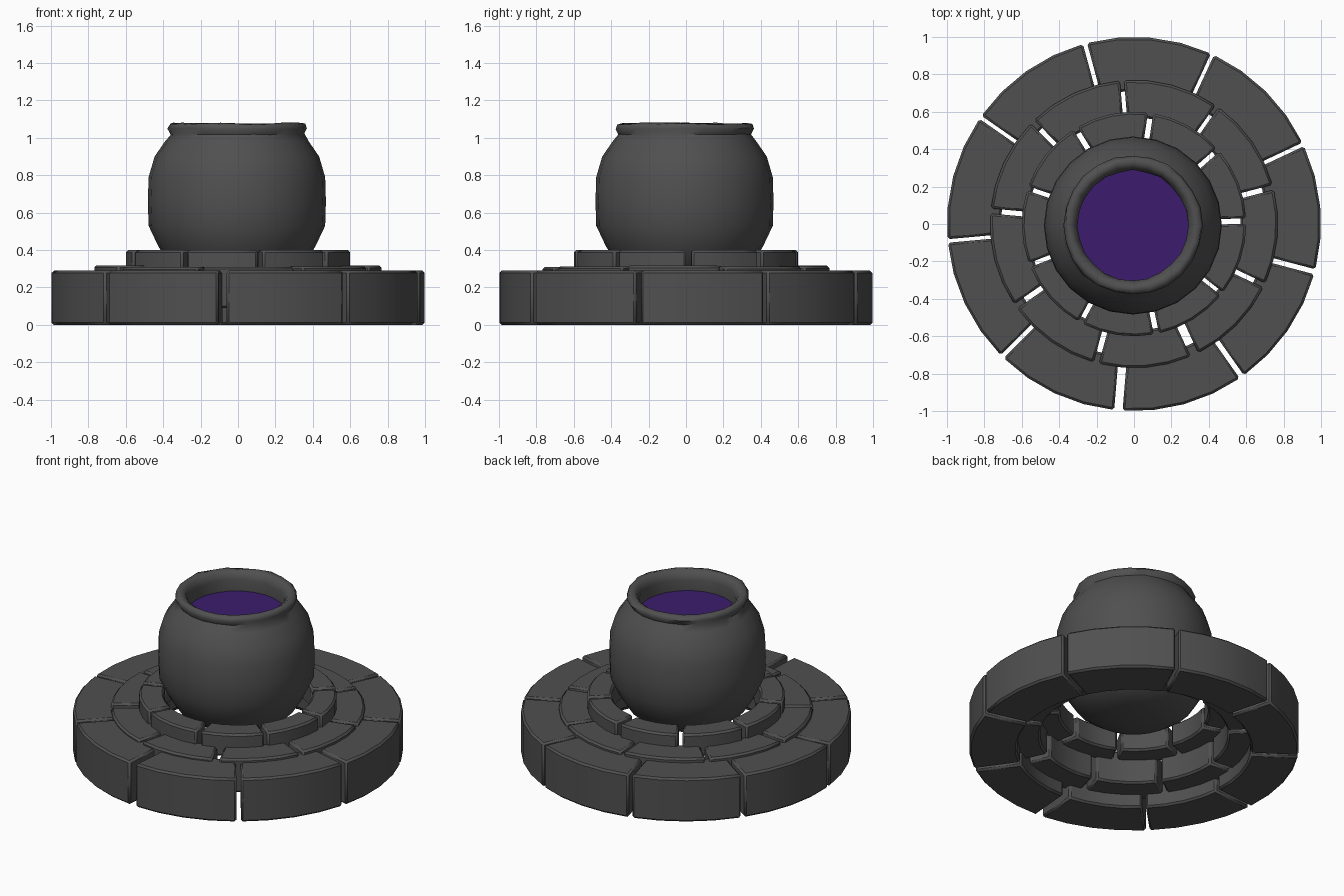
import bpy, bmesh, random
from math import sin, cos, radians, asin, tau

if "Cube" in bpy.data.objects:
    bpy.data.objects.remove(bpy.data.objects["Cube"])

random.seed(4)


def material(name, rgb):
    m = bpy.data.materials.new(name)
    m.diffuse_color = (*rgb, 1)
    m.use_nodes = True
    m.node_tree.nodes["Principled BSDF"].inputs["Base Color"].default_value = m.diffuse_color
    return m


stone = material("dark_stone", (0.08, 0.08, 0.08))
purple = material("purple_liquid", (0.045, 0.012, 0.156))


def make_object(name, bm, mat):
    bmesh.ops.recalc_face_normals(bm, faces=bm.faces)
    me = bpy.data.meshes.new(name)
    bm.to_mesh(me)
    bm.free()
    me.materials.append(mat)
    ob = bpy.data.objects.new(name, me)
    bpy.context.collection.objects.link(ob)
    return ob


def smooth(ob, angle):
    bpy.ops.object.select_all(action='DESELECT')
    ob.select_set(True)
    bpy.context.view_layer.objects.active = ob
    bpy.ops.object.shade_smooth_by_angle(angle=radians(angle))


def arc_block(bm, r0, r1, z0, z1, a0, a1, gap0, gap1, segs=4):
    """Curved stone whose ends run parallel to the joints."""
    rows = []
    for i in range(segs + 1):
        t = i / segs
        row = []
        for r, z in ((r0, z0), (r1, z0), (r1, z1), (r0, z1)):
            start = a0 + asin(gap0 / 2 / r)
            end = a1 - asin(gap1 / 2 / r)
            a = start + (end - start) * t
            row.append(bm.verts.new((r * cos(a), r * sin(a), z)))
        rows.append(row)
    for a, b in zip(rows, rows[1:]):
        for k in range(4):
            bm.faces.new((a[k], a[(k + 1) % 4], b[(k + 1) % 4], b[k]))
    bm.faces.new(rows[0])
    bm.faces.new(rows[-1][::-1])


def stone_ring(name, r0, r1, z0, z1, first, wide, wide_gap, jitter):
    """Nine stones, with one joint wider than the rest."""
    bm = bmesh.new()
    gaps = [random.uniform(0.018, 0.03) for _ in range(9)]
    gaps[wide] = wide_gap
    for i in range(9):
        a = radians(first + 40 * i)
        arc_block(bm, r0, r1, z0, z1 - random.uniform(0, jitter),
                  a, a + radians(40), gaps[i], gaps[(i + 1) % 9])
    ob = make_object(name, bm, stone)
    bev = ob.modifiers.new("worn_edges", 'BEVEL')
    bev.width = 0.012
    bev.segments = 1
    bev.limit_method = 'ANGLE'
    bev.angle_limit = radians(40)
    smooth(ob, 30)


# Stepped stone base
stone_ring("outer_step", 0.71, 1.00, 0.00, 0.29, 25.2, 6, 0.045, 0.0)
stone_ring("middle_step", 0.57, 0.77, 0.09, 0.32, 14.8, 7, 0.045, 0.012)
stone_ring("inner_step", 0.45, 0.60, 0.25, 0.40, 1.5, 7, 0.028, 0.0)

# Cauldron: rounded belly, pinched neck, rolled lip, inside wall
SIDES = 24
profile = [(0.14, 0.235), (0.27, 0.262), (0.36, 0.325), (0.42, 0.42),
           (0.472, 0.53), (0.476, 0.66), (0.472, 0.79), (0.44, 0.90),
           (0.385, 0.98), (0.357, 1.02), (0.372, 1.05), (0.362, 1.073),
           (0.335, 1.078), (0.308, 1.06), (0.295, 1.02), (0.298, 0.93)]
bm = bmesh.new()
rings = []
for r, z in profile:
    ring = []
    for k in range(SIDES):
        a = tau * k / SIDES
        w = random.uniform(-0.004, 0.004) if z > 1.0 else 0
        ring.append(bm.verts.new(((r + w) * cos(a) - 0.006,
                                  (r + w) * sin(a) - 0.008, z + w)))
    rings.append(ring)
for a, b in zip(rings, rings[1:]):
    for k in range(SIDES):
        n = (k + 1) % SIDES
        bm.faces.new((a[k], a[n], b[n], b[k]))
bottom = bm.verts.new((-0.006, -0.008, 0.23))
for k in range(SIDES):
    bm.faces.new((bottom, rings[0][(k + 1) % SIDES], rings[0][k]))
smooth(make_object("cauldron", bm, stone), 60)

# Liquid surface inside the cauldron
bm = bmesh.new()
bmesh.ops.create_circle(bm, cap_ends=True, segments=SIDES, radius=0.297)
bmesh.ops.translate(bm, verts=bm.verts, vec=(-0.006, -0.008, 0.945))
make_object("liquid", bm, purple)
